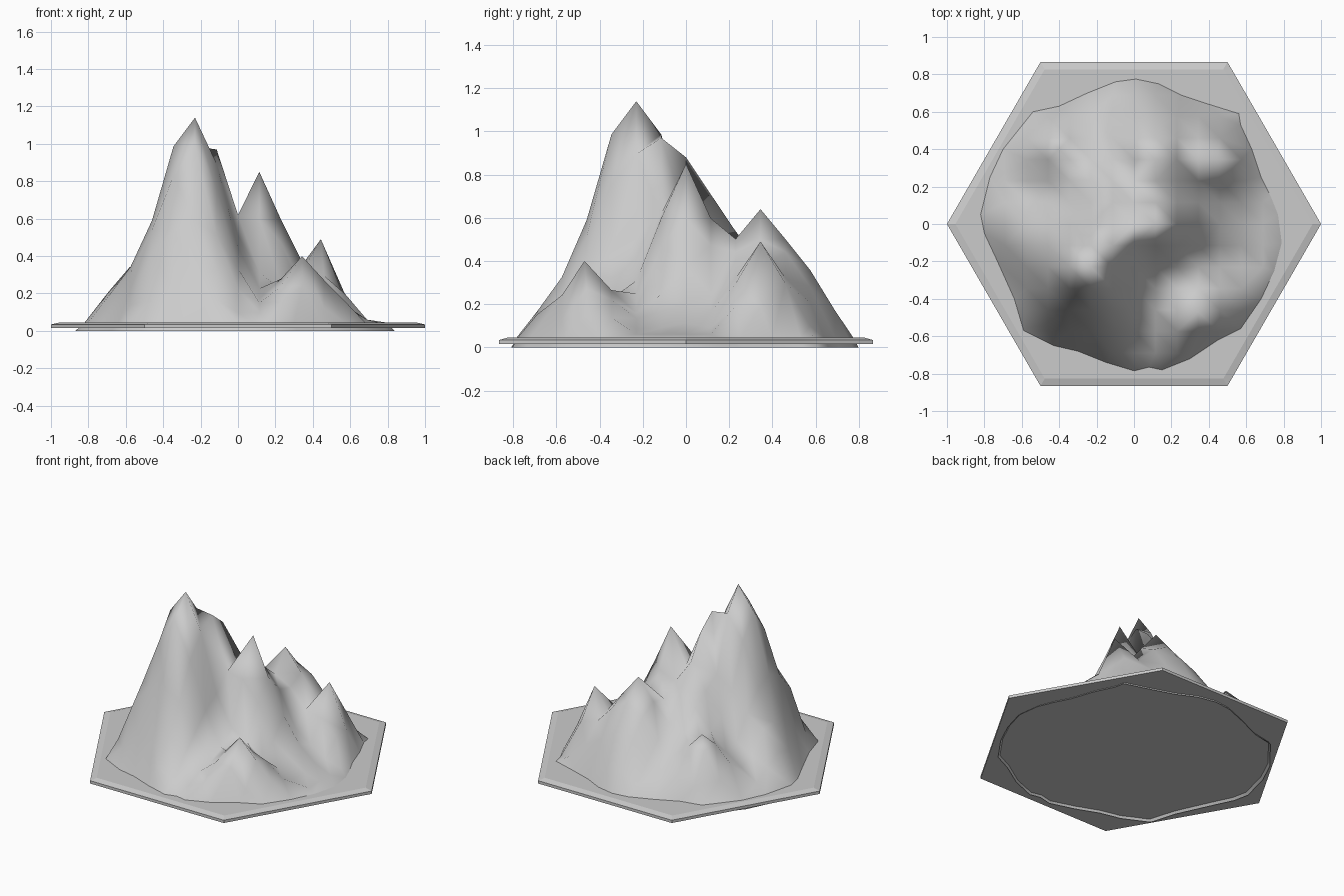
import bpy, math
from mathutils import Vector
from mathutils.geometry import delaunay_2d_cdt

if "Cube" in bpy.data.objects:
    bpy.data.objects.remove(bpy.data.objects["Cube"])


def make(name, verts, faces):
    me = bpy.data.meshes.new(name)
    me.from_pydata(verts, [], faces)
    ob = bpy.data.objects.new(name, me)
    bpy.context.collection.objects.link(ob)
    return ob


# Hexagonal plate with a shallow chamfer on the upper edge
def hexring(r, z):
    return [(r * math.cos(math.radians(60 * k)), r * math.sin(math.radians(60 * k)), z) for k in range(6)]

pv = hexring(1, 0.015) + hexring(1, 0.034) + hexring(0.955, 0.045)
pf = [tuple(range(5, -1, -1)), tuple(range(12, 18))]
for s in (0, 6):
    pf += [(s + k, s + (k + 1) % 6, s + 6 + (k + 1) % 6, s + 6 + k) for k in range(6)]
make("hex_plate", pv, pf)

# Foot of the mountain where it meets the plate
outline = [(.79, -.1), (.77, .05), (.73, .15), (.68, .25), (.63, .4), (.57, .53), (.56, .59),
           (.4, .64), (.25, .69), (.13, .75), (.01, .775), (-.1, .76), (-.25, .70), (-.4, .63),
           (-.54, .6), (-.7, .4), (-.77, .25), (-.82, .05), (-.8, -.05), (-.73, -.2),
           (-.64, -.4), (-.59, -.57), (-.43, -.65), (-.3, -.68), (-.15, -.74), (0, -.785),
           (.08, -.765), (.15, -.78), (.3, -.72), (.45, -.62), (.57, -.56), (.68, -.4), (.75, -.25)]

# Peaks: x, y, squeeze of the +x side and a (radius, height) falloff profile
peaks = [
    (-.23, -.23, 1.25, [(0, 1.14), (.12, .98), (.23, .59), (.37, .33), (.57, .06)]),
    (-.114, -.114, 1, [(0, .97), (.114, .62), (.25, .32), (.38, .06)]),
    (-.114, 0, 1, [(0, .88), (.114, .62), (.23, .46), (.4, .19), (.55, .06)]),
    (-.114, .114, 1, [(0, .71), (.114, .54), (.3, .30), (.45, .17), (.65, .06)]),
    (.114, 0, 1, [(0, .85), (.114, .6), (.23, .3), (.36, .06)]),
    (.342, 0, 1, [(0, .37), (.12, .2), (.3, .06)]),
    (.114, .345, 1, [(0, .64), (.15, .46), (.26, .32), (.38, .13), (.43, .06)]),
    (.443, .345, 1, [(0, .49), (.114, .3), (.23, .1), (.3, .06)]),
    (.342, -.47, 1, [(0, .40), (.12, .27), (.26, .14), (.37, .06)]),
    (-.4, .4, 1, [(0, .41), (.12, .31), (.25, .16), (.35, .06)]),
    (-.58, 0, 1, [(0, .34), (.12, .2), (.24, .06)]),
]


def falloff(prof, r):
    for (r0, h0), (r1, h1) in zip(prof, prof[1:]):
        if r <= r1:
            return h0 + (h1 - h0) * (r - r0) / (r1 - r0)
    return 0.0


def edge_distance(p):
    """Signed distance inside the outline (positive inside)."""
    best, inside = 9, False
    for a, b in zip(outline, outline[1:] + outline[:1]):
        a, b = Vector(a), Vector(b)
        d = b - a
        t = max(0, min(1, (p - a).dot(d) / d.dot(d)))
        best = min(best, (p - a - d * t).length)
        if (a.y > p.y) != (b.y > p.y) and p.x < a.x + d.x * (p.y - a.y) / d.y:
            inside = not inside
    return best if inside else -best


def height(p):
    h = .06
    for x, y, q, prof in peaks:
        dx = (p.x - x) * (q if p.x > x else 1)
        h = max(h, falloff(prof, math.hypot(dx, p.y - y)))
    d = edge_distance(p)
    return min(h, .05 + 2 * d) if d < .15 else h


# Mountain terrain: coarse grid, peak points, foot ring and skirt reaching the ground
STEP = .115
pts = [Vector(p[:2]) for p in peaks]
for i in range(-7, 8):
    for j in range(-7, 8):
        p = Vector((i * STEP, j * STEP))
        if edge_distance(p) > .035 and all((p - Vector(k[:2])).length > .06 for k in peaks):
            pts.append(p)
heights = [height(p) for p in pts]
n0, n = len(pts), len(outline)
pts += [Vector(o) for o in outline]
heights += [.045] * n
loop = [(n0 + k, n0 + (k + 1) % n) for k in range(n)]
v2, _, faces, orig, _, _ = delaunay_2d_cdt(pts, loop, [], 1, 1e-5)
verts = [(v.x, v.y, heights[orig[k][0]]) for k, v in enumerate(v2)]
back = {o: k for k, ids in enumerate(orig) for o in ids}
faces = [tuple(f) for f in faces]
s = len(verts)
verts += [(x * 1.06, y * 1.03, 0) for x, y in outline]
faces += [(back[n0 + k], s + k, s + (k + 1) % n, back[n0 + (k + 1) % n]) for k in range(n)]
mountain = make("mountain", verts, faces)
mountain.data.polygons.foreach_set("use_smooth", [True] * len(mountain.data.polygons))
